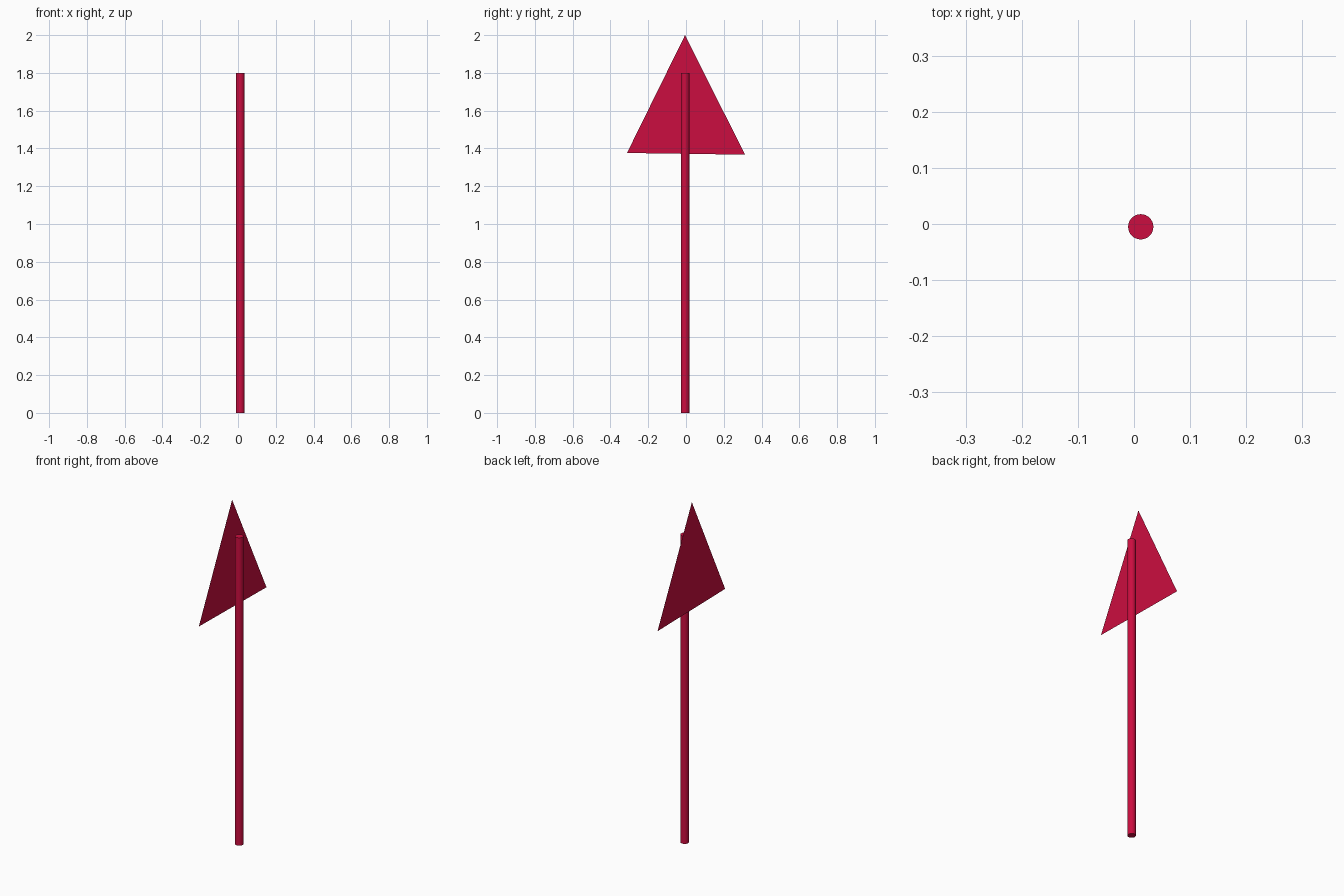
import bpy
import bmesh

if "Cube" in bpy.data.objects:
    bpy.data.objects.remove(bpy.data.objects["Cube"])

red = bpy.data.materials.new("crimson")
red.diffuse_color = (0.60, 0.004, 0.05, 1)
red.use_nodes = True
red.node_tree.nodes["Principled BSDF"].inputs["Base Color"].default_value = red.diffuse_color

POLE_X, POLE_Y, POLE_R, POLE_H = 0.012, -0.005, 0.0225, 1.8
PANEL_X = -0.0345

# Pole: thin round post
bpy.ops.mesh.primitive_cylinder_add(vertices=32, radius=POLE_R, depth=POLE_H,
                                    location=(POLE_X, POLE_Y, POLE_H / 2))
pole = bpy.context.object
pole.name = "pole"
pole.data.materials.append(red)
bpy.ops.object.shade_smooth_by_angle()

# Triangular panel: a single flat face just behind the pole
bm = bmesh.new()
corners = [(-0.3125, 1.376), (0.3125, 1.367), (-0.005, 2.0)]
bm.faces.new([bm.verts.new((PANEL_X, y, z)) for y, z in corners])
mesh = bpy.data.meshes.new("triangle_panel")
bm.to_mesh(mesh)
bm.free()
panel = bpy.data.objects.new("triangle_panel", mesh)
panel.data.materials.append(red)
bpy.context.collection.objects.link(panel)
